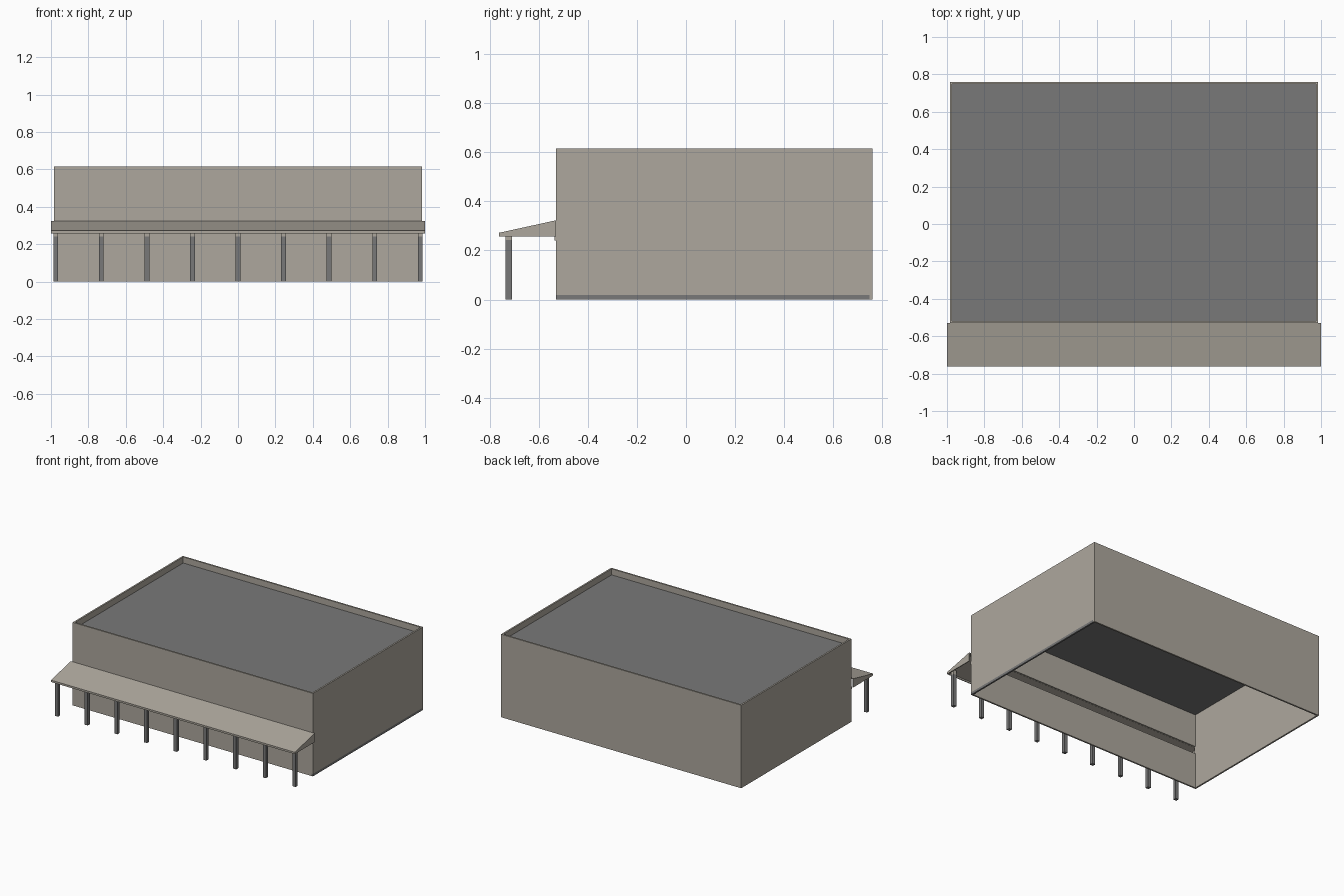
import bpy
import bmesh

if "Cube" in bpy.data.objects:
    bpy.data.objects.remove(bpy.data.objects["Cube"], do_unlink=True)


def make_material(name, rgb):
    mat = bpy.data.materials.new(name)
    mat.use_nodes = True
    mat.diffuse_color = (*rgb, 1)
    mat.node_tree.nodes["Principled BSDF"].inputs["Base Color"].default_value = (*rgb, 1)
    return mat


stone = make_material("warm grey wall", (0.42, 0.39, 0.34))
grey = make_material("mid grey metal", (0.19, 0.19, 0.19))


def prism(name, profile, x0, x1, mat):
    """Extrude a (y, z) profile from x0 to x1."""
    bm = bmesh.new()
    face = bm.faces.new([bm.verts.new((x0, y, z)) for y, z in profile])
    new = bmesh.ops.extrude_face_region(bm, geom=[face])["geom"]
    verts = [v for v in new if isinstance(v, bmesh.types.BMVert)]
    bmesh.ops.translate(bm, verts=verts, vec=(x1 - x0, 0, 0))
    bmesh.ops.recalc_face_normals(bm, faces=bm.faces)
    mesh = bpy.data.meshes.new(name)
    bm.to_mesh(mesh)
    bm.free()
    mesh.materials.append(mat)
    obj = bpy.data.objects.new(name, mesh)
    bpy.context.collection.objects.link(obj)
    return obj


def box(name, x, y, z, mat):
    profile = [(y[0], z[0]), (y[1], z[0]), (y[1], z[1]), (y[0], z[1])]
    return prism(name, profile, x[0], x[1], mat)


HALF, FRONT, BACK, TOP, THICK = 0.985, -0.53, 0.76, 0.615, 0.012
INNER = HALF - THICK

# Open-bottomed hall; the front wall has a slot behind the canopy
box("back_wall", (-HALF, HALF), (BACK - THICK, BACK), (0, TOP), stone)
box("front_wall_lower", (-INNER, INNER), (FRONT, FRONT + THICK), (0, 0.265), stone)
box("front_wall_upper", (-INNER, INNER), (FRONT, FRONT + THICK), (0.32, TOP), stone)
box("right_wall", (-HALF, -INNER), (FRONT, BACK - THICK), (0, TOP), stone)
box("left_wall", (INNER, HALF), (FRONT, BACK - THICK), (0.018, TOP), stone)
box("left_wall_base", (INNER, HALF), (FRONT, BACK - THICK), (0, 0.018), grey)

# Roof deck sunk below the parapet
box("roof_deck", (-INNER, INNER), (FRONT + THICK, BACK - THICK), (0.565, 0.57), grey)

# Lean-to canopy: sloping sheet, fascia, gable ends and wall ledger
EAVE = -0.763
box("canopy_fascia", (-1, 1), (EAVE, EAVE + 0.006), (0.258, 0.27), stone)
prism("canopy_slope", [(EAVE, 0.268), (EAVE, 0.272), (FRONT, 0.323), (FRONT, 0.319)],
      -1, 1, stone)
gable = [(EAVE, 0.258), (FRONT, 0.258), (FRONT, 0.321), (EAVE, 0.27)]
prism("canopy_right_gable", gable, -1, -0.994, stone)
prism("canopy_left_gable", gable, 0.994, 1, stone)
box("canopy_ledger", (-HALF, HALF), (FRONT - 0.006, FRONT), (0.24, 0.26), stone)

# Row of square posts with caps
for i in range(9):
    x = (i - 4) * 0.2435
    width, depth = (x - 0.0125, x + 0.0125), (-0.735, -0.71)
    box(f"post_{i + 1}", width, depth, (0, 0.242), grey)
    box(f"post_cap_{i + 1}", width, depth, (0.242, 0.275), stone)
